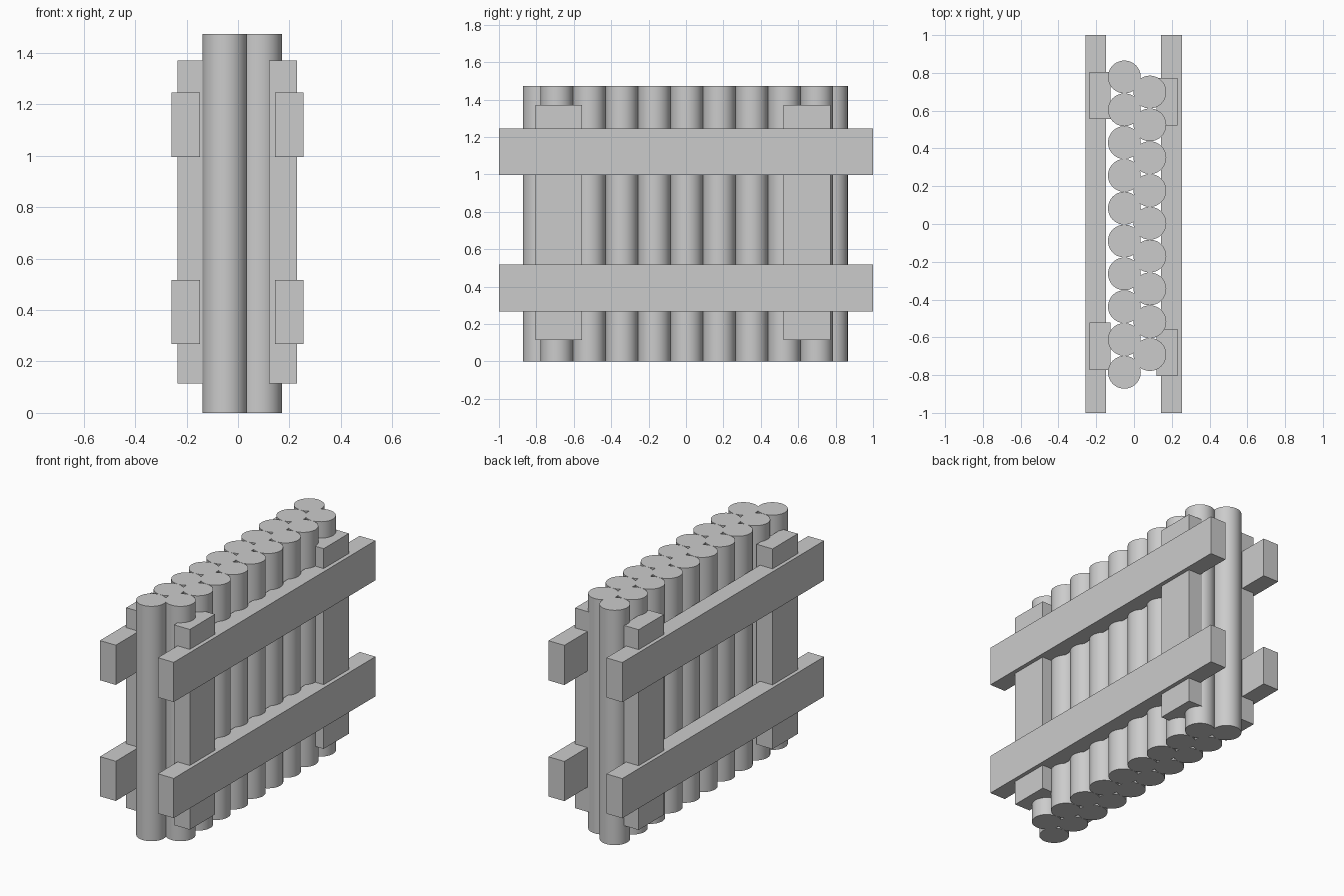
import bpy

if "Cube" in bpy.data.objects:
    bpy.data.objects.remove(bpy.data.objects["Cube"])

LOG_R, LOG_H, STEP = 0.0868, 1.473, 0.1737


def log(name, x, y):
    bpy.ops.mesh.primitive_cylinder_add(vertices=48, radius=LOG_R, depth=LOG_H,
                                        location=(x, y, LOG_H / 2))
    ob = bpy.context.object
    ob.name = name
    bpy.ops.object.shade_smooth_by_angle()


def board(name, x, y, z):
    """Box from (min, max) ranges on each axis."""
    bpy.ops.mesh.primitive_cube_add(size=1, location=[sum(r) / 2 for r in (x, y, z)])
    ob = bpy.context.object
    ob.name = name
    ob.scale = [r[1] - r[0] for r in (x, y, z)]
    bpy.ops.object.transform_apply(location=False, rotation=False, scale=True)


# two staggered rows of upright logs
for i in range(10):
    log(f"left_log_{i}", -0.051, -0.785 + i * STEP)
for i in range(9):
    log(f"right_log_{i}", 0.084, -0.691 + i * STEP)

# upright battens and long horizontal rails on both faces
for side, s, shift in (("right", 1, 0), ("left", -1, 0.033)):
    bx = (0.12, 0.229) if s > 0 else (-0.235, -0.125)
    rx = (0.144, 0.254) if s > 0 else (-0.258, -0.148)
    for end, y in (("front", -0.805), ("back", 0.522)):
        board(f"{side}_{end}_batten", bx, (y + shift, y + shift + 0.25), (0.114, 1.37))
    for level, z in (("lower", 0.268), ("upper", 0.996)):
        board(f"{side}_{level}_rail", rx, (-1, 1), (z, z + 0.249))
